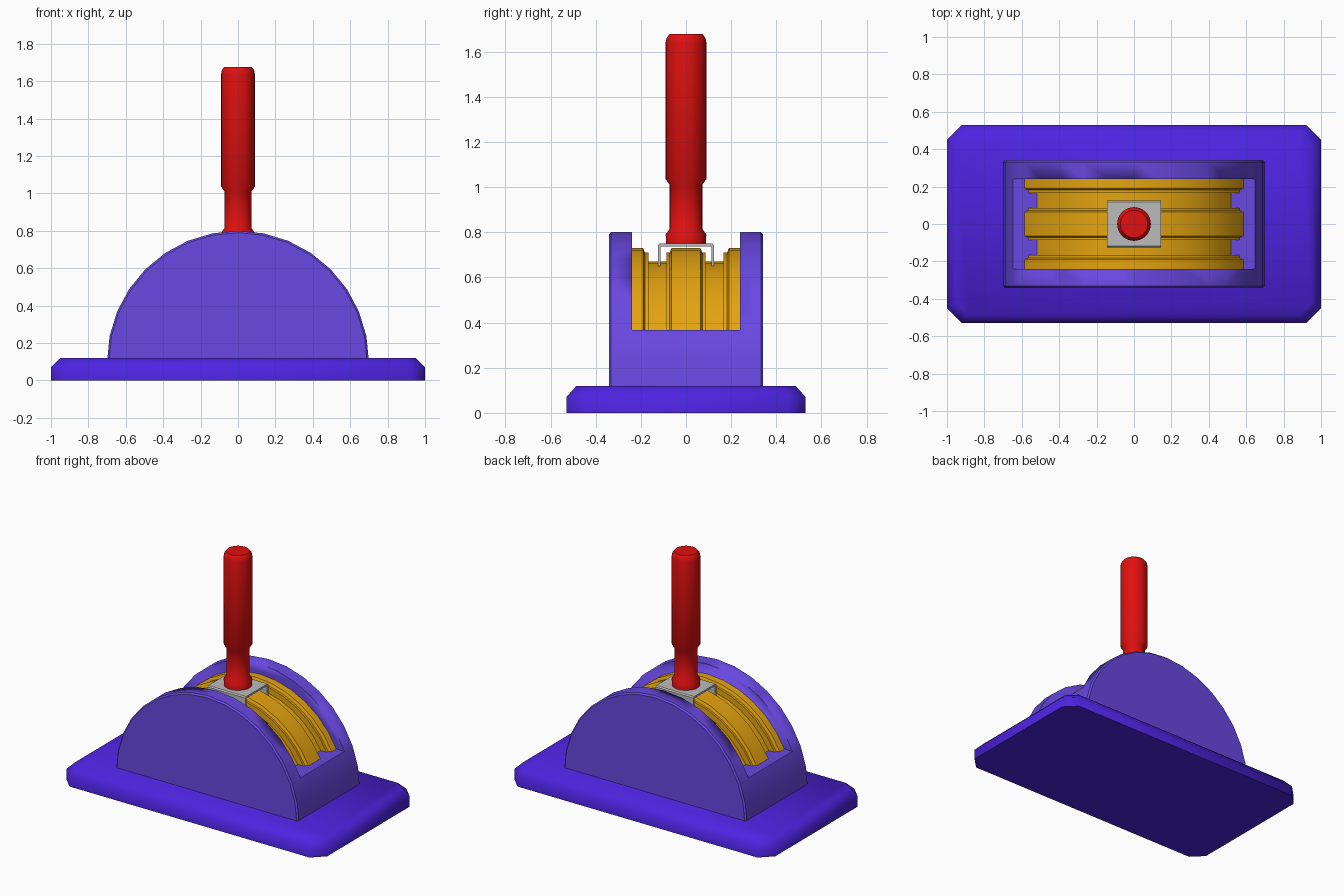
import bpy, bmesh
from math import sin, cos, pi, radians, acos

if "Cube" in bpy.data.objects:
    bpy.data.objects.remove(bpy.data.objects["Cube"])


def material(name, rgb):
    m = bpy.data.materials.new(name)
    m.diffuse_color = (*rgb, 1)
    m.use_nodes = True
    m.node_tree.nodes["Principled BSDF"].inputs["Base Color"].default_value = m.diffuse_color
    return m


INDIGO = material("deep indigo", (0.075, 0.017, 0.75))
VIOLET = material("violet", (0.14, 0.065, 0.75))
GOLD = material("gold", (0.78, 0.37, 0.005))
GREY = material("light grey", (0.5, 0.5, 0.5))
RED = material("red", (0.75, 0.005, 0.005))


def finish(name, bm, mat, angle=30):
    bmesh.ops.recalc_face_normals(bm, faces=bm.faces)
    me = bpy.data.meshes.new(name)
    bm.to_mesh(me)
    bm.free()
    ob = bpy.data.objects.new(name, me)
    bpy.context.collection.objects.link(ob)
    me.materials.append(mat)
    bpy.ops.object.select_all(action='DESELECT')
    ob.select_set(True)
    bpy.context.view_layer.objects.active = ob
    bpy.ops.object.shade_smooth_by_angle(angle=radians(angle))
    return ob


def loft(rings, closed=False):
    """Skin equal-length closed rings; cap the ends."""
    bm = bmesh.new()
    rows = [[bm.verts.new(p) for p in r] for r in rings]
    n = len(rows[0])
    for a, b in zip(rows, rows[1:]):
        for i in range(n):
            j = (i + 1) % n
            bm.faces.new((a[i], a[j], b[j], b[i]))
    bm.faces.new(rows[0])
    bm.faces.new(rows[-1])
    return bm


def octagon(hx, hy, cx, cy, z):
    q = [(hx, hy - cy), (hx - cx, hy)]
    pts = q + [(-x, y) for x, y in q[::-1]]
    pts += [(-x, -y) for x, y in pts]
    return [(x, y, z) for x, y in pts]


# Base plate with cut corners and a chamfered top edge
finish("base_plate", loft([
    octagon(1, 0.53, 0.08, 0.08, 0),
    octagon(1, 0.53, 0.08, 0.08, 0.07),
    octagon(0.95, 0.485, 0.065, 0.065, 0.12)]), INDIGO, 50)

# Half-round housing with eased rims
R, CZ, N, FLOOR = 0.70, 0.10, 16, 0.368


def half_disc(r, y):
    return [(r * cos(pi * i / N), y, CZ + r * sin(pi * i / N)) for i in range(N + 1)]


housing = finish("housing", loft([
    half_disc(R - 0.01, -0.342), half_disc(R, -0.332),
    half_disc(R, 0.332), half_disc(R - 0.01, 0.342)]), VIOLET)

# Cut the slot for the track
bm = bmesh.new()
bmesh.ops.create_cube(bm, size=1)
for v in bm.verts:
    v.co.x *= 2
    v.co.y *= 0.48
    v.co.z = FLOOR + v.co.z + 0.5
cutter = finish("slot_cutter", bm, VIOLET)
cutter.hide_render = True
mod = housing.modifiers.new("slot", 'BOOLEAN')
mod.object = cutter
mod.solver = 'EXACT'
bpy.context.view_layer.objects.active = housing
bpy.ops.object.modifier_apply(modifier="slot")
bpy.data.objects.remove(cutter)

# Curved gold track: a grooved section swept along an arc down to the slot floor
TZ, OUT, MID, GROOVE = 0.075, 0.655, 0.635, 0.595
half = [(0.24, OUT), (0.19, OUT), (0.182, MID), (0.166, MID), (0.166, GROOVE),
        (0.086, GROOVE), (0.086, MID), (0.072, MID), (0.064, OUT)]
section = half + [(-y, r) for y, r in half[::-1]] + [(-0.24, 0.45), (0.24, 0.45)]
STEPS = 12
rings = []
for s in range(STEPS + 1):
    t = -1 + 2 * s / STEPS
    ring = []
    for y, r in section:
        a = t * acos((FLOOR - 0.003 - TZ) / r)
        ring.append((r * sin(a), y, TZ + r * cos(a)))
    rings.append(ring)
finish("grooved_track", loft(rings), GOLD)

# Folded metal slider riding in the two grooves
fold = [(0.125, 0.65), (0.125, 0.742), (0.117, 0.75)]
fold += [(-y, z) for y, z in fold[::-1]]
inner = [(-0.112, 0.65), (-0.112, 0.737), (0.112, 0.737), (0.112, 0.65)]
finish("slider_bracket", loft([[(x, y, z) for y, z in fold + inner]
                               for x in (-0.145, 0.145)]), GREY)

# Turned lever handle
lathe = [(0.088, 0.748), (0.09, 0.79), (0.072, 0.815), (0.072, 1.01), (0.09, 1.035),
         (0.09, 1.64), (0.086, 1.66), (0.073, 1.677)]
S = 32
finish("lever_handle", loft([[(r * cos(2 * pi * i / S), r * sin(2 * pi * i / S), z)
                              for i in range(S)] for r, z in lathe]), RED, 40)
